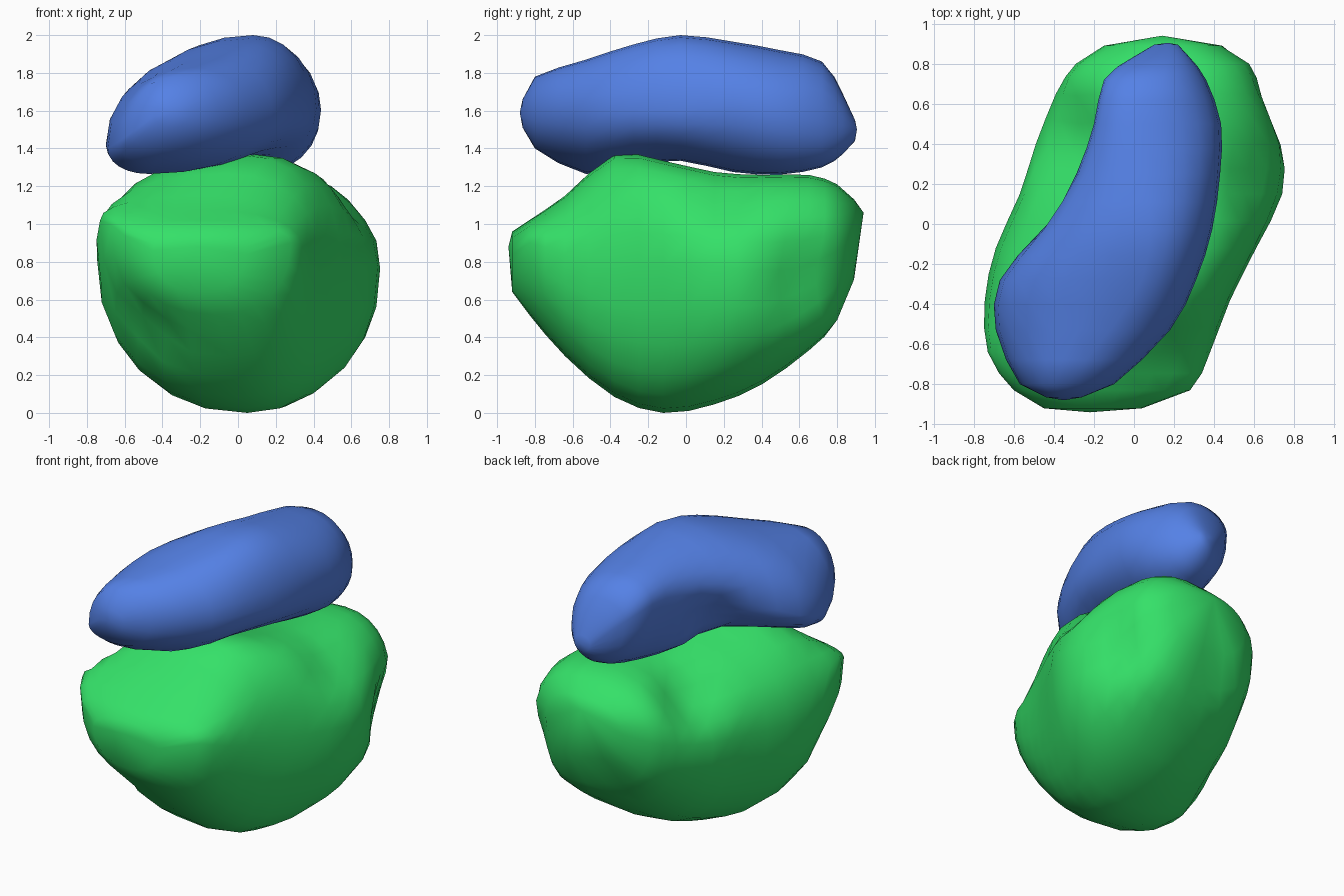
import bpy, bmesh, math
from mathutils import Vector

RING = 24


def section(row, power):
    """Lopsided rounded section from its left, right, top and bottom extremes."""
    y, x0, lz, x1, rz, tx, z1, bx, z0 = row
    pts = []
    for i in range(RING):
        a = 2 * math.pi * i / RING
        c, s = math.cos(a), math.sin(a)
        side_x, side_z = (x1, rz) if c >= 0 else (x0, lz)
        mid_x, end_z = (tx, z1) if s >= 0 else (bx, z0)
        pts.append(Vector((mid_x + (side_x - mid_x) * abs(c) ** (2 / power), y,
                           side_z + (end_z - side_z) * abs(s) ** (2 / power))))
    return pts


def refine(rows):
    """Add a smooth in-between row in every interior gap."""
    out = [rows[0]]
    for i in range(1, len(rows)):
        if 2 <= i <= len(rows) - 2:
            quad = zip(rows[i - 2], rows[i - 1], rows[i], rows[i + 1])
            out.append([(9 * (b + c) - a - d) / 16 for a, b, c, d in quad])
        out.append(rows[i])
    return out


def stone(name, rows, tips, power, color, dents):
    bm = bmesh.new()
    rings = [[bm.verts.new(p) for p in section(r, power)] for r in refine(rows)]
    for a, b in zip(rings, rings[1:]):
        for i in range(RING):
            j = (i + 1) % RING
            bm.faces.new((a[i], a[j], b[j], b[i]))
    for ring, tip in zip((rings[0], rings[-1]), tips):
        v = bm.verts.new(tip)
        for i in range(RING):
            bm.faces.new((ring[i], ring[(i + 1) % RING], v))
    # shallow hollows
    for centre, radius, push in dents:
        for v in bm.verts:
            d = (v.co - Vector(centre)).length / radius
            if d < 1:
                v.co += Vector(push) * (1 - d * d) ** 2
    bmesh.ops.recalc_face_normals(bm, faces=bm.faces)
    me = bpy.data.meshes.new(name)
    bm.to_mesh(me)
    bm.free()
    for p in me.polygons:
        p.use_smooth = True
    mat = bpy.data.materials.new(name + "_colour")
    mat.diffuse_color = color
    me.materials.append(mat)
    ob = bpy.data.objects.new(name, me)
    bpy.context.collection.objects.link(ob)
    return ob


# Lower boulder: y, left x/z, right x/z, top x/z, bottom x/z
stone("lower_stone", [
    (-0.92, -0.45, 0.86, 0.04, 0.84, -0.20, 0.96, -0.20, 0.64),
    (-0.83, -0.60, 0.94, 0.28, 0.90, -0.22, 1.02, -0.12, 0.52),
    (-0.64, -0.73, 1.02, 0.38, 0.84, -0.15, 1.15, -0.04, 0.30),
    (-0.38, -0.745, 0.80, 0.48, 0.78, 0.02, 1.365, 0.03, 0.085),
    (-0.12, -0.69, 0.78, 0.61, 0.78, 0.17, 1.335, 0.05, 0.00),
    (0.15, -0.57, 0.78, 0.74, 0.78, 0.20, 1.275, 0.08, 0.045),
    (0.40, -0.49, 0.80, 0.74, 0.75, 0.22, 1.26, 0.11, 0.15),
    (0.65, -0.39, 0.85, 0.67, 0.77, 0.25, 1.26, 0.20, 0.33),
    (0.80, -0.29, 0.90, 0.585, 0.85, 0.25, 1.21, 0.20, 0.48),
    (0.89, -0.15, 0.95, 0.44, 0.92, 0.20, 1.13, 0.18, 0.70),
], [(-0.22, -0.94, 0.88), (0.14, 0.94, 1.06)], 2.25, (0.035, 0.75, 0.14, 1),
    [((0.58, 0.18, 1.10), 0.3, (-0.05, 0.0, -0.06)),
     ((-0.33, 0.42, 1.08), 0.32, (0.11, -0.04, -0.07)),
     ((0.60, 0.62, 0.70), 0.32, (-0.08, -0.06, 0.0)),
     ((0.05, 0.75, 0.60), 0.28, (0.02, -0.05, 0.03)),
     ((-0.48, -0.60, 0.48), 0.28, (0.05, 0.05, 0.03))])

# Upper bean-shaped stone
stone("upper_stone", [
    (-0.865, -0.44, 1.57, -0.26, 1.59, -0.36, 1.66, -0.35, 1.51),
    (-0.80, -0.57, 1.48, -0.10, 1.60, -0.34, 1.78, -0.38, 1.40),
    (-0.53, -0.69, 1.40, 0.18, 1.60, -0.12, 1.87, -0.47, 1.265),
    (-0.28, -0.67, 1.46, 0.31, 1.60, 0.04, 1.95, -0.30, 1.31),
    (-0.03, -0.47, 1.58, 0.39, 1.60, 0.08, 2.00, -0.05, 1.335),
    (0.25, -0.29, 1.70, 0.43, 1.62, 0.06, 1.965, -0.02, 1.275),
    (0.50, -0.20, 1.75, 0.435, 1.58, 0.03, 1.92, 0.08, 1.262),
    (0.72, -0.15, 1.72, 0.36, 1.54, 0.06, 1.86, 0.15, 1.30),
    (0.83, -0.01, 1.60, 0.28, 1.52, 0.14, 1.69, 0.15, 1.37),
    (0.895, 0.10, 1.50, 0.22, 1.50, 0.16, 1.55, 0.16, 1.44),
], [(-0.35, -0.88, 1.59), (0.17, 0.905, 1.50)], 2.1, (0.09, 0.22, 0.79, 1),
    [((-0.36, 0.15, 1.47), 0.28, (0.10, -0.03, 0.03))])
